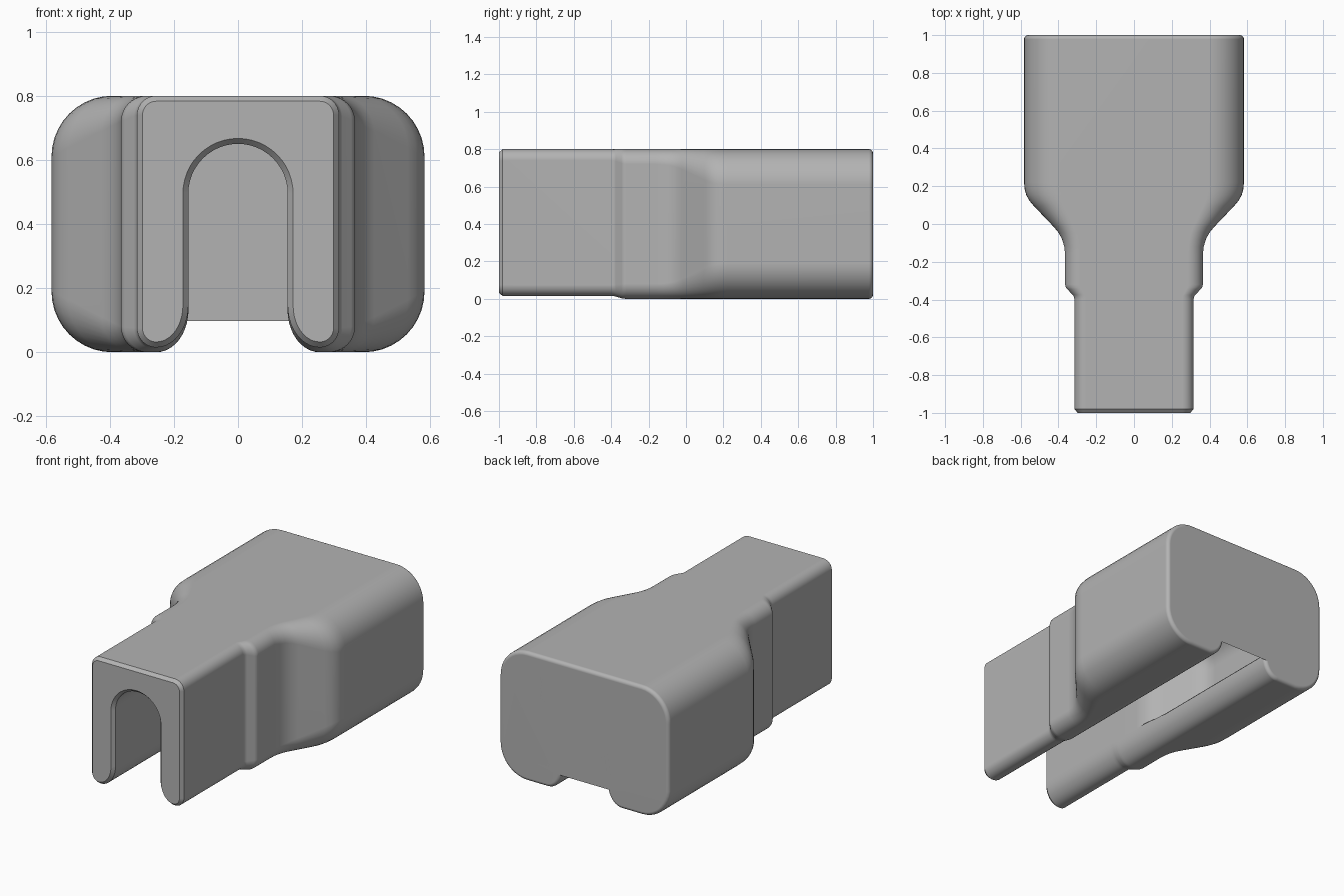
import bpy, bmesh
from math import sin, cos, pi, radians

default = bpy.data.objects.get("Cube")
if default:
    bpy.data.objects.remove(default)

grey = bpy.data.materials.new("plain_grey")
grey.use_nodes = True
colour = (0.45, 0.45, 0.45, 1)
grey.diffuse_color = colour
grey.node_tree.nodes["Principled BSDF"].inputs["Base Color"].default_value = colour

SLOT, LIP, CEILING, TOP = 0.155, 0.15, 0.65, 0.8
NECK, BODY = 0.365, 0.582


def arc(cx, cz, rx, rz, start, end, n=10):
    """Points on an elliptical corner, angles in quarter turns."""
    angles = [(start + (end - start) * i / n) * pi / 2 for i in range(n + 1)]
    return [(cx + rx * cos(a), cz + rz * sin(a)) for a in angles]


def section(w, base, e):
    """C-shaped outline at half width w, shrunk by e on every side."""
    t = min(max((w - NECK) / (BODY - NECK), 0), 1)
    r = 0.19 * t + 0.08 * (1 - t) if w >= NECK else 0.06 + 0.02 * (w - 0.315) / 0.05
    c = SLOT + t * 0.275                     # cavity half width
    floor_r = min(0.155, c - SLOT) * 0.9     # cavity floor corner
    tip = min(0.03, (c - SLOT) / 4)          # rounded lip tip
    ro, top_r, s, lip = r - e, 0.155 + e, SLOT + e, LIP - e
    w, c, low, high, roof = w - e, c + e, base + e, TOP - e, CEILING + e
    half = arc(w - ro, high - ro, ro, ro, 1, 0)
    half += arc(w - ro, low + ro, ro, ro, 0, -1)
    half += arc(s + 0.1 - e, low + 0.13 - e, 0.1 - e, 0.13 - e, -1, -2)
    half += arc(s + tip, lip - tip, tip, tip, 2, 1, 4)
    half += arc(c - floor_r, lip + floor_r, floor_r, floor_r, -1, 0)
    half += arc(c - top_r, roof - top_r, top_r, top_r, 0, 1, 12)
    return half + [(-x, z) for x, z in reversed(half)]


# Stations along the length: y, half width, base height, edge shrink
stations = [(-1, 0.315, 0.015, 0.017), (-0.98, 0.315, 0.015, 0),
            (-0.4, 0.315, 0.015, 0), (-0.385, 0.318, 0.014, 0),
            (-0.375, 0.325, 0.012, 0), (-0.345, 0.353, 0.003, 0),
            (-0.335, 0.361, 0.001, 0), (-0.32, NECK, 0, 0)]
# Shoulder: concave fillet, slope, convex fillet
stations += [(y, w, 0, 0) for y, w in (
    (-0.16, NECK), (-0.12, 0.369), (-0.08, 0.381), (-0.045, 0.4), (-0.015, 0.425),
    (0.095, 0.53), (0.125, 0.555), (0.155, 0.571), (0.185, 0.579), (0.22, BODY))]
# Rounded rear rim
RIM = 0.022
for i in range(6):
    a = i / 5 * pi / 2
    stations.append((1 - RIM + RIM * sin(a), BODY, 0, RIM * (1 - cos(a))))

# Sleeve body, lofted through the sections
bm = bmesh.new()
rings = [[bm.verts.new((x, y, z)) for x, z in section(w, base, e)]
         for y, w, base, e in stations]
count = len(rings[0])
for a, b in zip(rings, rings[1:]):
    for i in range(count):
        j = (i + 1) % count
        bm.faces.new((a[i], a[j], b[j], b[i]))
bm.faces.new(rings[0])
bm.faces.new(rings[-1])
bmesh.ops.remove_doubles(bm, verts=bm.verts[:], dist=0.0002)
bmesh.ops.recalc_face_normals(bm, faces=bm.faces[:])
mesh = bpy.data.meshes.new("sleeve_body")
bm.to_mesh(mesh)
bm.free()
mesh.materials.append(grey)
body = bpy.data.objects.new("sleeve_body", mesh)
bpy.context.collection.objects.link(body)

# Smooth shading with clean flat faces
bpy.ops.object.select_all(action='DESELECT')
body.select_set(True)
bpy.context.view_layer.objects.active = body
bpy.ops.object.shade_smooth_by_angle(angle=radians(30))
weighted = body.modifiers.new("even_normals", 'WEIGHTED_NORMAL')
weighted.keep_sharp = True
